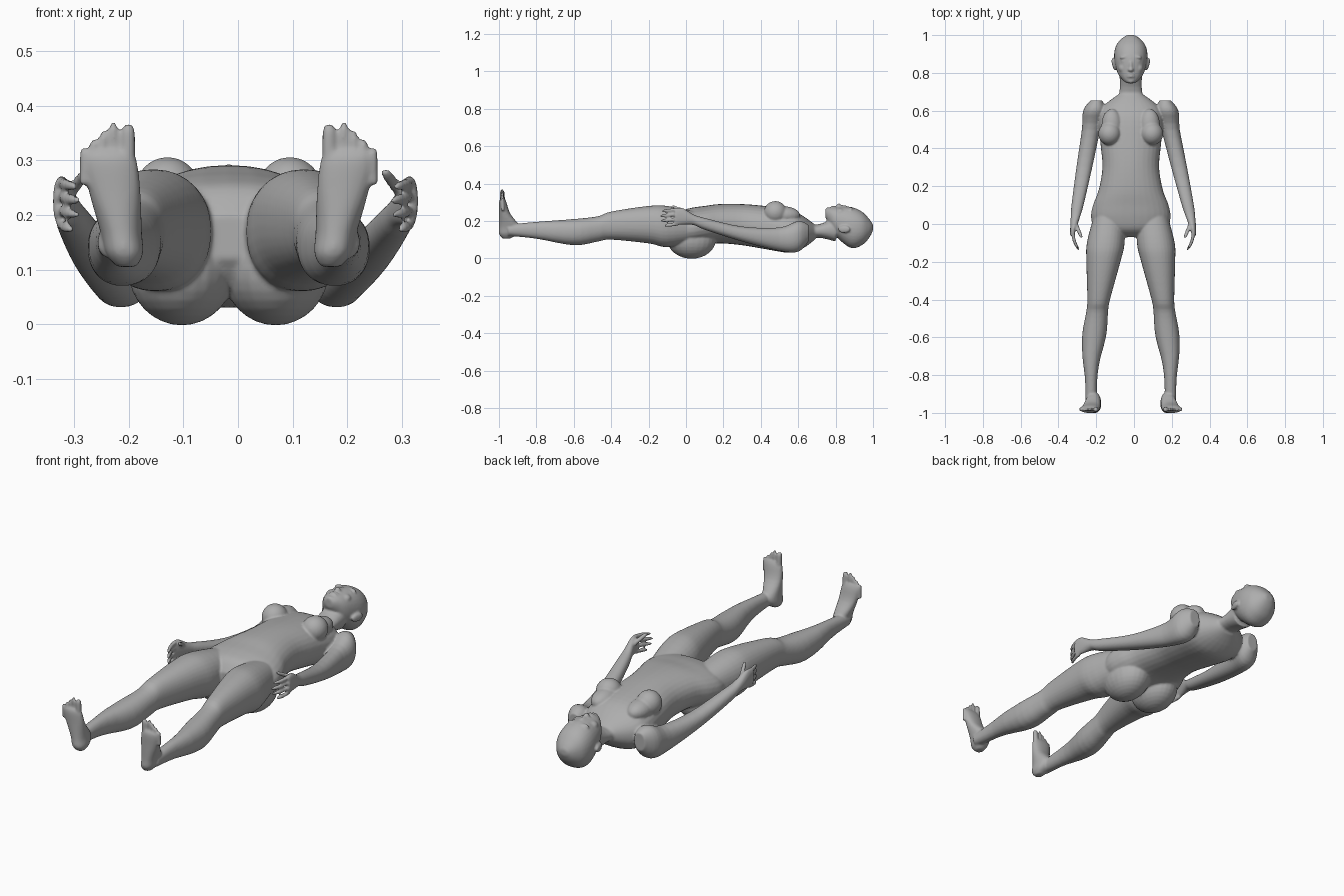
import bpy
import bmesh
import math
from mathutils import Vector, Matrix

if "Cube" in bpy.data.objects:
    bpy.data.objects.remove(bpy.data.objects["Cube"], do_unlink=True)

clay_colour = (.42, .42, .42, 1)
clay = bpy.data.materials.new("clay grey")
clay.use_nodes = True
clay.diffuse_color = clay_colour
clay.node_tree.nodes["Principled BSDF"].inputs["Base Color"].default_value = clay_colour

bm = bmesh.new()


def refine(stations, steps=4):
    """Smooth a list of cross-sections with a Catmull-Rom curve."""
    points = [Vector(station) for station in stations]
    padded = [points[0]] + points + [points[-1]]
    result = []
    for before, start, end, after in zip(padded, padded[1:], padded[2:], padded[3:]):
        leave, arrive = (end - before) / 2, (after - start) / 2
        for i in range(steps):
            t = i / steps
            blend = t * t * (3 - 2 * t)
            result.append(start.lerp(end, blend)
                          + leave * t * (1 - t) ** 2 - arrive * t * t * (1 - t))
    result.append(points[-1])
    return result


def superpower(value, power):
    return math.copysign(abs(value) ** (2 / power), value)


def loft(stations, centre_line, upright=False, side=1, power=2.2, sides=32):
    """Skin rounded sections: position along the part, low, high, half width."""
    rings = []
    for along, low, high, half in refine(stations):
        ring = []
        for k in range(sides):
            angle = math.tau * k / sides
            x = side * (centre_line(along) + half * superpower(math.cos(angle), power))
            across = (low + high + (high - low) * superpower(math.sin(angle), power)) / 2
            ring.append(bm.verts.new((x, across, along) if upright else (x, along, across)))
        rings.append(ring)
    for lower, upper in zip(rings, rings[1:]):
        for k in range(sides):
            following = (k + 1) % sides
            bm.faces.new((lower[k], lower[following], upper[following], upper[k]))
    bm.faces.new(rings[0])
    bm.faces.new(rings[-1])


def ball(centre, radii, side=1, tilt=0):
    x, y, z = centre
    matrix = (Matrix.Translation((side * x, y, z)) @ Matrix.Rotation(side * tilt, 4, "Z")
              @ Matrix.Diagonal((*radii, 1)))
    bmesh.ops.create_uvsphere(bm, u_segments=24, v_segments=16, radius=1, matrix=matrix)


def digit(start, end, across, drift, radius, line, side, upright=False):
    """Finger or toe with a rounded tip, drifting sideways along its length."""
    stations = []
    for t, scale in ((0, 1), (.5, 1), (.85, .9), (1, .4)):
        middle_of = across + drift * t
        r = radius * scale
        stations.append((start + (end - start) * t, middle_of - r, middle_of + r, r))
    loft(stations, line, upright, side, power=2, sides=12)


def middle(along):
    return 0


def leg_line(y):
    return min(.21, .12 - y / 8)


def foot_line(z):
    return .17 + .16 * z


# Torso
loft([(-.07, .12, .2, .06), (-.03, .07, .25, .18), (.03, .06, .27, .21), (.1, .07, .28, .2),
      (.18, .08, .29, .17), (.3, .07, .29, .15), (.42, .05, .28, .16), (.55, .03, .26, .17),
      (.62, .05, .23, .15), (.69, .1, .18, .06)], middle)

# Neck
loft([(.6, .08, .2, .09), (.7, .11, .18, .06), (.8, .09, .22, .06)], middle)

# Head
loft([(.745, .22, .26, .02), (.76, .19, .27, .04), (.8, .12, .275, .07), (.88, .056, .275, .088),
      (.94, .07, .25, .08), (.98, .11, .21, .05), (1, .15, .18, .02)], middle)

# Nose, lips and chin
ball((0, .835, .272), (.01, .033, .014))
ball((0, .817, .278), (.015, .012, .016))
for lip_height in (.793, .781):
    ball((0, lip_height, .27), (.022, .006, .012))
ball((0, .758, .258), (.02, .014, .014))

for side in (-1, 1):
    # Brow, eye, cheek and ear
    ball((.034, .884, .262), (.026, .008, .012), side, -.15)
    ball((.034, .862, .258), (.017, .008, .012), side)
    ball((.04, .825, .245), (.025, .025, .022), side)
    ball((.09, .845, .155), (.009, .034, .02), side, -.25)

    # Bust and buttock
    ball((.112, .478, .245), (.06, .062, .061), side)
    ball((.1, .52, .23), (.055, .09, .048), side)
    ball((.086, .03, .1), (.098, .13, .102), side)

    # Leg
    loft([(.05, .09, .25, .08), (-.1, .06, .28, .1), (-.2, .08, .28, .09), (-.4, .1, .25, .06),
          (-.47, .09, .225, .058), (-.6, .07, .21, .063), (-.8, .105, .195, .034),
          (-.95, .12, .18, .03)], leg_line, side=side)

    # Foot, standing upright from the heel
    loft([(.105, -.98, -.94, .018), (.13, -1, -.905, .034), (.17, -1, -.89, .038),
          (.24, -1, -.94, .047), (.3, -1, -.96, .05), (.32, -.99, -.97, .04)],
         foot_line, upright=True, side=side)

    # Toes, the big one first
    toes = [(.184, .367, .0135)]
    toes += [(.211 + .018 * i, .37 - .015 * i, .009) for i in range(4)]
    for x, top, radius in toes:
        digit(top - .07, top, -.98, -.003, radius, lambda z: x, side, upright=True)

    # Arm and palm, the left one held slightly further out towards the hand
    def arm_line(y):
        extra = .025 * min(1, max(0, 1 - 2 * y)) if side > 0 else 0
        return .3 - .18 * y + extra

    loft([(.655, .09, .18, .03), (.6, .035, .2, .06), (.5, .04, .165, .049),
          (.3, .09, .17, .042), (.1, .153, .216, .032), (.04, .178, .235, .025),
          (-.02, .18, .27, .017), (-.06, .18, .268, .011)], arm_line, side=side)

    # Fingers curling inwards, from the index to the little one
    knuckle = arm_line(0)

    def finger_line(y):
        return knuckle + .005 - 4 * min(0, y + .05) ** 2

    for i, reach in enumerate((.9, 1, .95, .75)):
        digit(-.04, -.04 - .1 * reach, .262 - .026 * i, -.01, .0095, finger_line, side)

    # Thumb
    digit(0, -.075, .24, .04, .011, lambda y: knuckle - .01 + .4 * y, side)

bmesh.ops.recalc_face_normals(bm, faces=bm.faces)
mesh = bpy.data.meshes.new("body")
bm.to_mesh(mesh)
bm.free()
mesh.materials.append(clay)
body = bpy.data.objects.new("body", mesh)
body.location.x = -.017
bpy.context.collection.objects.link(body)

# Fuse the parts into one soft skin
fuse = body.modifiers.new("fuse", "REMESH")
fuse.mode = "VOXEL"
fuse.voxel_size = .0055
fuse.use_smooth_shade = True
soften = body.modifiers.new("soften", "SMOOTH")
soften.factor = .5
soften.iterations = 4
